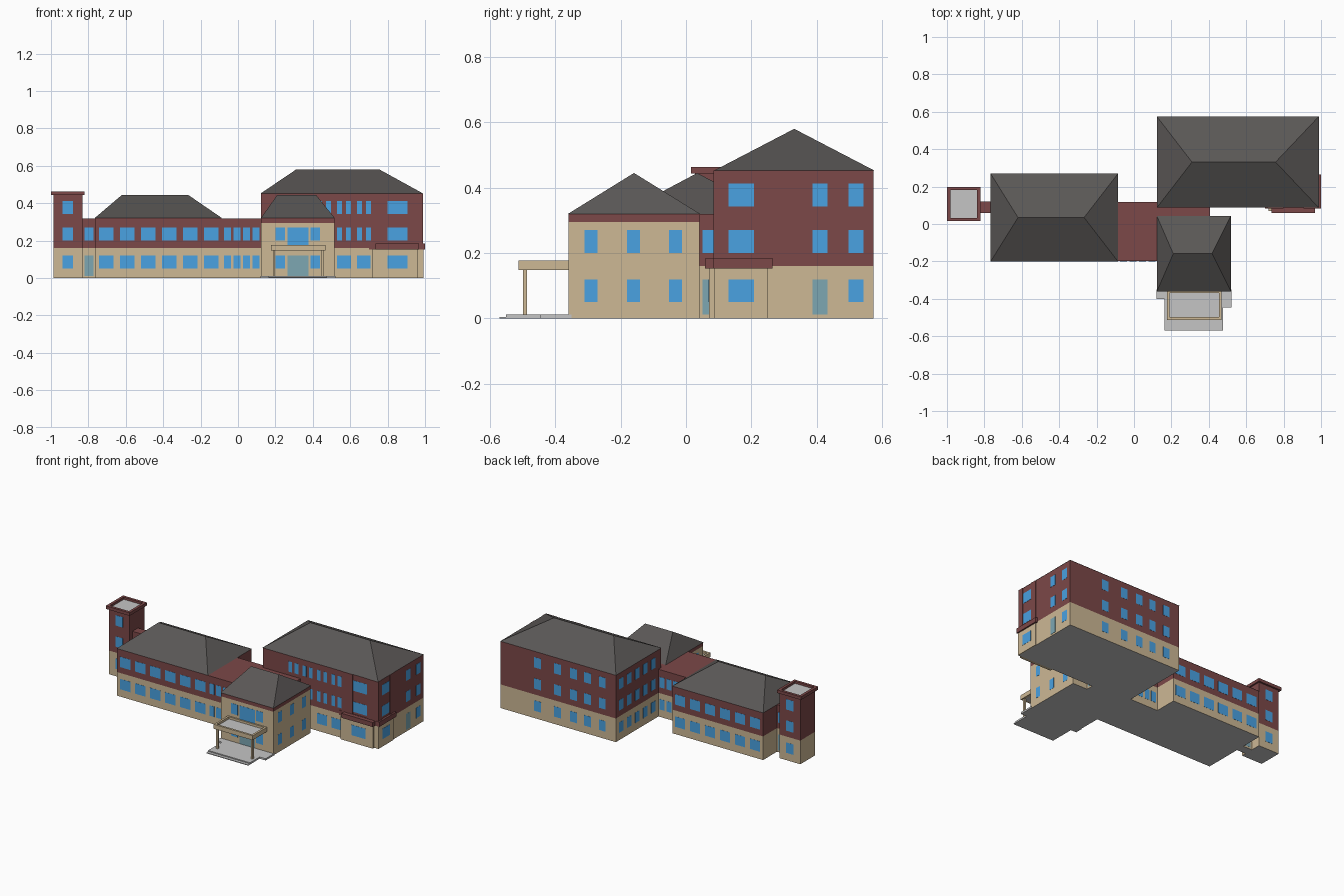
import bpy, bmesh

if "Cube" in bpy.data.objects:
    bpy.data.objects.remove(bpy.data.objects["Cube"])


def mat(name, r, g, b):
    m = bpy.data.materials.new(name)
    m.diffuse_color = (r, g, b, 1)
    m.use_nodes = True
    m.node_tree.nodes["Principled BSDF"].inputs["Base Color"].default_value = m.diffuse_color
    return m


TAN, BRICK, ROOF, GLASS, DOOR, GREY = range(6)
MATS = [mat("tan_stone", .61, .48, .30), mat("maroon_brick", .20, .065, .065),
        mat("dark_roof", .102, .095, .092), mat("window_blue", .068, .36, .76),
        mat("door_glass", .205, .385, .45), mat("light_grey", .56, .56, .56)]


def finish(name, bm):
    me = bpy.data.meshes.new(name)
    bm.to_mesh(me)
    bm.free()
    for m in MATS:
        me.materials.append(m)
    ob = bpy.data.objects.new(name, me)
    bpy.context.collection.objects.link(ob)
    return ob


def add_box(bm, x0, x1, y0, y1, z0, z1, m=0):
    vs = bmesh.ops.create_cube(bm, size=1)["verts"]
    for v in vs:
        v.co = ((x0 + x1) / 2 + v.co.x * (x1 - x0), (y0 + y1) / 2 + v.co.y * (y1 - y0),
                (z0 + z1) / 2 + v.co.z * (z1 - z0))
    for f in {f for v in vs for f in v.link_faces}:
        f.material_index = m


def boxes(name, m, *dims):
    bm = bmesh.new()
    for d in dims:
        add_box(bm, *d, m)
    return finish(name, bm)


def block(name, x0, x1, y0, y1, top, split=.16):
    """Two-tone wall block: stone below the split height, brick above, grey floor."""
    bm = bmesh.new()
    add_box(bm, x0, x1, y0, y1, 0, top)
    bmesh.ops.bisect_plane(bm, geom=bm.verts[:] + bm.edges[:] + bm.faces[:],
                           plane_co=(0, 0, split), plane_no=(0, 0, 1))
    bm.normal_update()
    for f in bm.faces:
        low = f.calc_center_median().z < split
        f.material_index = GREY if f.normal.z < -.5 else TAN if low else BRICK
    return finish(name, bm)


def hip_roof(name, x0, x1, y0, y1, z0, z1, rx0, rx1):
    bm = bmesh.new()
    ym = (y0 + y1) / 2
    a, b, c, d, e, f = [bm.verts.new(p) for p in (
        (x0, y0, z0), (x1, y0, z0), (x1, y1, z0), (x0, y1, z0), (rx0, ym, z1), (rx1, ym, z1))]
    for face in ((a, b, f, e), (b, c, f), (c, d, e, f), (d, a, e), (d, c, b, a)):
        bm.faces.new(face).material_index = ROOF
    return finish(name, bm)


def tray(name, m, x0, x1, y0, y1, z0, z1, rim, depth):
    """Sunken grey panel inside a frame of four bars."""
    bm = bmesh.new()
    for d in ((x0, x1, y0, y0 + rim), (x0, x1, y1 - rim, y1),
              (x0, x0 + rim, y0 + rim, y1 - rim), (x1 - rim, x1, y0 + rim, y1 - rim)):
        add_box(bm, *d, z0, z1, m)
    add_box(bm, x0 + rim, x1 - rim, y0 + rim, y1 - rim, z0, z1 - depth, GREY)
    return finish(name, bm)


T = .001
LOW, MID, TOP = (.05, .12), (.2, .27), (.343, .413)
DOORZ = (.012, .12)


def panes(name, axis, face, sign, spans, rows, m=GLASS):
    """Thin plates on a wall; spans run along the wall, rows are heights."""
    lo, hi = sorted((face - sign * .002, face + sign * T))
    dims = [((s0, s1, lo, hi) if axis == "y" else (lo, hi, s0, s1)) + r
            for s0, s1 in spans for r in rows]
    return boxes(name, m, *dims)


def row(start, step, n, w):
    return [(start + i * step, start + i * step + w) for i in range(n)]


# Wall blocks
block("left_wing", -.765, -.087, -.199, .268, .32)
block("link_corridor", -.087, .406, -.199, .117, .319)
block("tower_link", -.84, -.755, .06, .12, .319)
block("tower", -.987, -.832, .028, .187, .445)
block("main_block", .124, .986, .089, .573, .453)
block("entrance_block", .124, .516, -.359, .041, .32, .295)

# Roofs
hip_roof("left_wing_roof", -.767, -.085, -.201, .27, .32, .445, -.62, -.267)
hip_roof("main_roof", .122, .988, .087, .575, .453, .58, .31, .757)
hip_roof("entrance_roof", .122, .518, -.361, .043, .32, .445, .21, .417)
tray("tower_cap", BRICK, -1, -.822, .015, .199, .443, .464, .018, .015)

# Left wing and corridor windows
wing = row(-.743, .1122, 6, .077)
panes("left_wing_front_windows", "y", -.199, -1, wing, (LOW, MID))
panes("left_wing_back_windows", "y", .268, 1, wing, (LOW, MID))
corr = row(-.075, .051, 4, .037)
panes("corridor_front_windows", "y", -.199, -1, corr, (LOW, MID))
panes("corridor_back_windows", "y", .117, 1, corr, (LOW, MID))
panes("corridor_end_window", "x", .406, 1, [(.05, .086)], (MID,))
panes("corridor_end_door", "x", .406, 1, [(.05, .086)], (DOORZ,), DOOR)

# Tower windows, and doors of its link
for side, face, lface, s in (("front", .028, .06, -1), ("back", .187, .12, 1)):
    panes("tower_%s_windows" % side, "y", face, s, [(-.937, -.882)], (LOW, MID, TOP))
    panes("tower_link_%s_window" % side, "y", lface, s, [(-.82, -.772)], (MID,))
    panes("tower_link_%s_door" % side, "y", lface, s, [(-.82, -.772)], (DOORZ,), DOOR)

# Entrance block windows and door
panes("entrance_side_lights", "y", -.359, -1, [(.2, .25), (.388, .438)], (LOW, MID))
panes("entrance_big_window", "y", -.359, -1, [(.265, .378)], ((.175, .27),))
panes("entrance_door", "y", -.359, -1, [(.265, .378)], (DOORZ,), DOOR)
ent = row(-.31, .129, 3, .04)
panes("entrance_right_windows", "x", .516, 1, ent, (LOW, MID))
panes("entrance_left_windows", "x", .124, -1, ent[:1], (LOW, MID))

# Main block windows
pairs = [(x + o, x + o + .027) for x in (.315, .422, .53, .637) for o in (0, .048)]
panes("main_front_windows", "y", .089, -1, pairs, (TOP,))
panes("main_front_mid_windows", "y", .089, -1, pairs[2:], (MID,))
panes("main_front_low_windows", "y", .089, -1, [(.53, .604), (.637, .708)], (LOW,))
panes("main_back_windows", "y", .573, 1,
      [(c - .025, c + .025) for c in (.71, .56, .44, .335, .225)], (LOW, MID, TOP))
panes("main_left_windows", "x", .124, -1, row(.15, .086, 5, .045), (LOW, MID, TOP))
panes("main_right_windows", "x", .986, 1, [(.387, .433), (.497, .543)], (MID, TOP))
panes("main_right_low_window", "x", .986, 1, [(.497, .543)], (LOW,))
panes("main_right_door", "x", .986, 1, [(.387, .433)], (DOORZ,), DOOR)

# Corner bay: stone base, ledge, brick pilasters, windows
boxes("bay_base", TAN, (.72, .96, .07, .1, 0, .155), (.95, .991, .086, .25, 0, .155))
boxes("bay_ledge", BRICK, (.7, 1, .083, .265, .153, .185), (.735, .968, .058, .1, .153, .184))
boxes("bay_pilasters", BRICK, (.715, .798, .084, .1, .185, .453), (.907, .984, .084, .1, .185, .453),
      (.97, .99, .091, .128, .185, .453), (.97, .99, .21, .25, .185, .453))
panes("bay_front_windows", "y", .089, -1, [(.8, .905)], (MID, TOP))
panes("bay_front_low_window", "y", .07, -1, [(.8, .905)], (LOW,))
panes("bay_right_windows", "x", .986, 1, [(.13, .208)], (MID, TOP))
panes("bay_right_low_window", "x", .991, 1, [(.13, .208)], (LOW,))

# Porch: slab, posts and canopy
boxes("porch_slab", GREY, (.162, .475, -.55, -.35, 0, .012), (.12, .17, -.402, -.35, 0, .012),
      (.465, .52, -.447, -.35, 0, .012), (.162, .475, -.57, -.545, 0, .005))
boxes("porch_posts", TAN, *[(x, x + .012, -.499, -.487, .01, .152) for x in (.186, .447)])
tray("porch_canopy", TAN, .176, .468, -.512, -.355, .148, .178, .014, .015)
